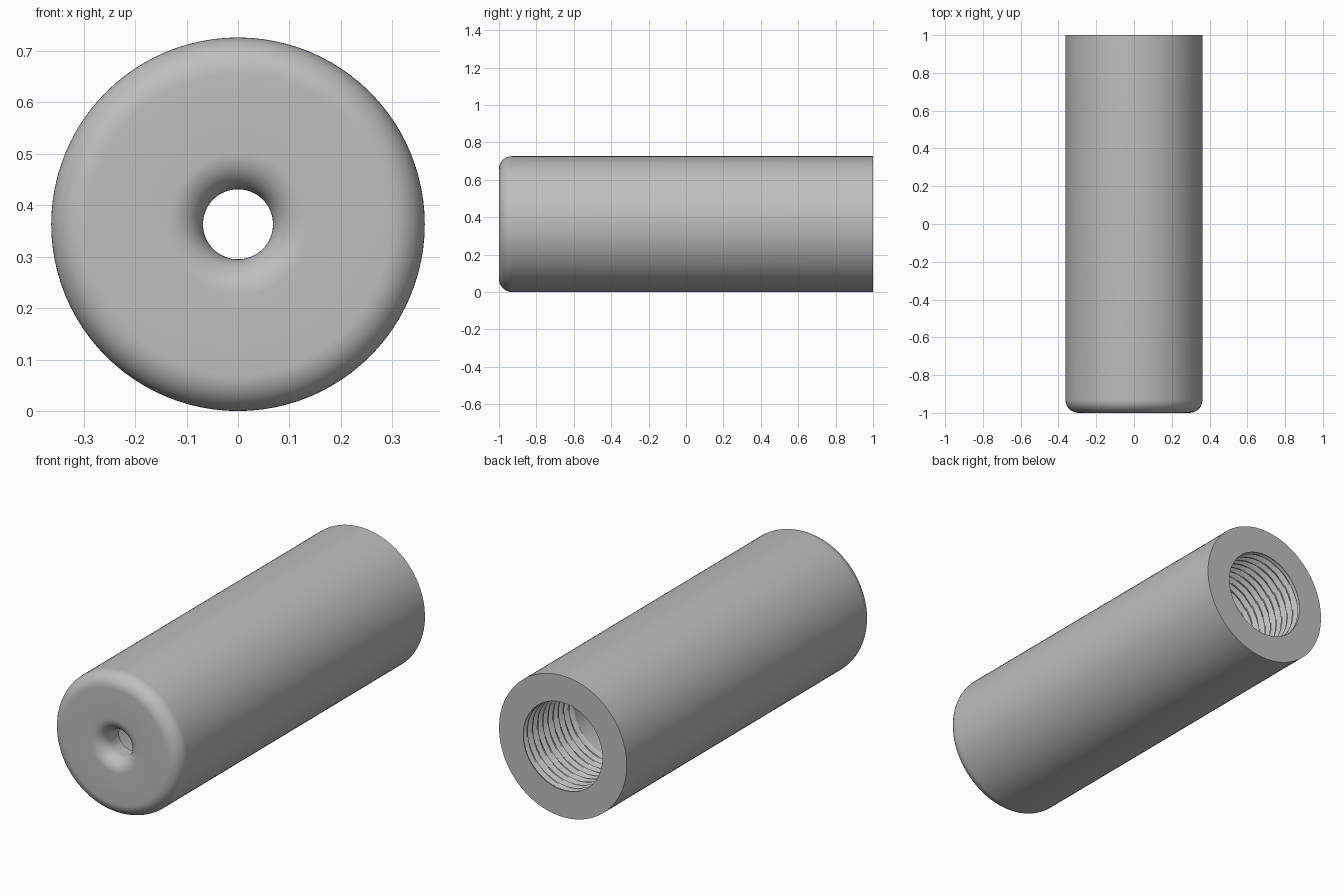
import bpy, bmesh, math

if "Cube" in bpy.data.objects:
    bpy.data.objects.remove(bpy.data.objects["Cube"])

SEG = 96
R_OUT, R_BORE, R_HOLE = 0.363, 0.225, 0.068
FILLET = 0.07
WALL_Y = -0.87                      # inside face of the front wall
PITCH, THREAD_LEN, DEPTH = 0.042, 0.42, 0.02
STEPS = 10                          # rows per thread turn


def arc(cy, cr, rad, a0, a1, n=12):
    """Quarter-round in the (y, radius) plane."""
    return [(cy + rad * math.sin(math.radians(a0 + (a1 - a0) * i / n)),
             cr + rad * math.cos(math.radians(a0 + (a1 - a0) * i / n)))
            for i in range(n + 1)]


def thread_groove(y, turn):
    """Depth of the helical groove, faded out at both ends."""
    p = (y / PITCH - turn) % 1.0
    shape = min(1.0, max(0.0, 1.35 - abs(p - 0.5) * 3.0 - 0.15))
    fade = min(1.0, (1.0 - y) / (0.5 * PITCH),
               (y - (1.0 - THREAD_LEN)) / (0.5 * PITCH))
    return DEPTH * shape * max(0.0, fade)


# Closed profile: outer wall, rounded front rim, flared hole, bore, thread
profile = [(1.0, R_OUT)]
profile += arc(-1 + FILLET, R_OUT - FILLET, FILLET, 0, -90)
profile += arc(-1 + FILLET, R_HOLE + FILLET, FILLET, -90, -180)
profile += [(WALL_Y, R_HOLE), (WALL_Y, R_BORE)]
rows = round(THREAD_LEN / PITCH * STEPS)
thread_start = len(profile)
profile += [(1.0 - THREAD_LEN + THREAD_LEN * i / rows, R_BORE)
            for i in range(rows + 1)]

bm = bmesh.new()
rings = []
for k, (y, r) in enumerate(profile):
    ring = []
    for i in range(SEG):
        rad = r + (thread_groove(y, i / SEG) if k >= thread_start else 0.0)
        a = math.tau * i / SEG
        ring.append(bm.verts.new((rad * math.cos(a), y,
                                  R_OUT + rad * math.sin(a))))
    rings.append(ring)
for k, a in enumerate(rings):
    b = rings[(k + 1) % len(rings)]
    for i in range(SEG):
        j = (i + 1) % SEG
        bm.faces.new((a[i], a[j], b[j], b[i]))
bmesh.ops.recalc_face_normals(bm, faces=bm.faces)

mesh = bpy.data.meshes.new("threaded_sleeve")
bm.to_mesh(mesh)
bm.free()
sleeve = bpy.data.objects.new("threaded_sleeve", mesh)
bpy.context.collection.objects.link(sleeve)

# Single plain grey
grey = bpy.data.materials.new("grey")
grey.diffuse_color = (0.52, 0.52, 0.52, 1.0)
grey.use_nodes = True
grey.node_tree.nodes["Principled BSDF"].inputs["Base Color"].default_value = grey.diffuse_color
mesh.materials.append(grey)

bpy.context.view_layer.objects.active = sleeve
sleeve.select_set(True)
bpy.ops.object.shade_smooth_by_angle(angle=math.radians(35))
